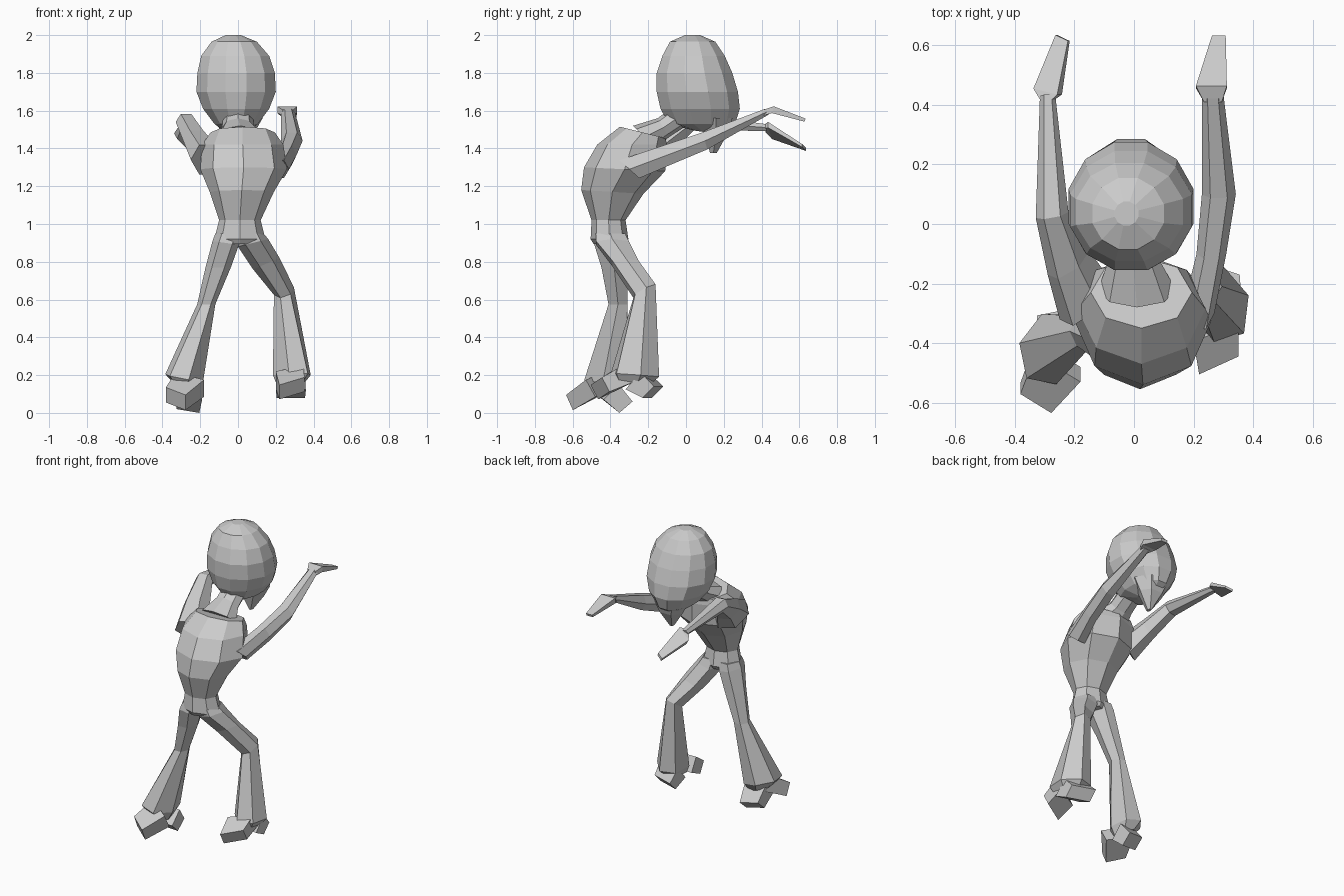
import bpy, bmesh
from math import sin, cos, pi
from mathutils import Vector


def loft(name, sections, n=6, phase=0.0):
    """Skin n-sided rings; each section is (centre, half-axis u, half-axis v)."""
    bm = bmesh.new()
    rings = []
    k = 1 / cos(pi / n) if phase else 1.0   # flats touch the half-axes when rotated
    for c, u, v in sections:
        c, u, v = Vector(c), Vector(u), Vector(v)
        rings.append([bm.verts.new(c + u * k * cos(2 * pi * i / n + phase)
                                   + v * k * sin(2 * pi * i / n + phase)) for i in range(n)])
    for a, b in zip(rings, rings[1:]):
        for i in range(n):
            j = (i + 1) % n
            bm.faces.new((a[i], a[j], b[j], b[i]))
    bm.faces.new(rings[0])
    bm.faces.new(rings[-1])
    bmesh.ops.recalc_face_normals(bm, faces=bm.faces)
    me = bpy.data.meshes.new(name)
    bm.to_mesh(me)
    bm.free()
    ob = bpy.data.objects.new(name, me)
    bpy.context.collection.objects.link(ob)
    return ob


def flat(x, y, z, rx, ry, tilt=0.0):
    """Horizontal ring, optionally raised towards +y."""
    return ((x, y, z), (rx, 0, 0), (0, ry, tilt))


# Torso, hunched forward
loft("torso", [
    flat(.01, -.405, .895, .10, .085),
    flat(.01, -.405, .92, .135, .10),
    flat(.01, -.41, 1.02, .11, .09),
    flat(.02, -.39, 1.17, .17, .165, -.01),
    flat(.03, -.325, 1.29, .23, .215, -.01),
    flat(.025, -.285, 1.42, .215, .185, 0),
    flat(.025, -.23, 1.485, .17, .12, -.03)], n=8)

# Neck leaning towards the face
loft("neck", [
    ((.01, -.22, 1.46), (.13, 0, 0), (0, .06, -.06)),
    ((.0, -.12, 1.51), (.085, 0, 0), (0, .03, -.05)),
    ((.0, .04, 1.62), (.075, 0, 0), (0, .04, -.05))], n=8)

# Head
loft("head", [
    flat(-.01, .11, 1.485, .05, .07, -.01),
    flat(-.01, .085, 1.53, .115, .175),
    flat(-.01, .075, 1.61, .175, .21),
    flat(-.01, .06, 1.70, .21, .215),
    flat(-.01, .045, 1.80, .205, .20),
    flat(-.015, .04, 1.89, .18, .165),
    flat(-.02, .035, 1.965, .12, .12),
    flat(-.025, .035, 2.0, .04, .04)], n=12, phase=pi / 12)

# Pointed chin
loft("chin", [
    flat(0, .16, 1.56, .13, .10),
    flat(0, .16, 1.48, .085, .07),
    flat(0, .145, 1.375, .012, .02)], n=6)

# Arms reaching forward, sections run from shoulder to wrist
loft("right_arm", [
    ((.215, -.30, 1.29), (.055, 0, 0), (0, -.06, .055)),
    ((.26, -.10, 1.365), (.05, 0, 0), (0, -.02, .06)),
    ((.285, .10, 1.44), (.057, 0, 0), (0, -.015, .052)),
    ((.265, .43, 1.595), (.036, 0, 0), (0, -.01, .018))])
loft("left_arm", [
    ((-.16, -.26, 1.34), (.09, .06, 0), (0, -.06, .09)),
    ((-.22, -.13, 1.44), (.07, .04, 0), (0, -.04, .065)),
    ((-.275, .03, 1.54), (.055, .01, 0), (0, -.01, .05)),
    ((-.29, .43, 1.51), (.026, 0, 0), (0, .005, .02))])

# Flat mitten hands
loft("right_hand", [
    ((.265, .41, 1.59), (.03, 0, 0), (0, 0, .015)),
    ((.26, .46, 1.605), (.052, 0, 0), (0, .004, .018)),
    ((.285, .63, 1.55), (.023, 0, 0), (0, .003, .008))], n=4, phase=pi / 4)
loft("left_hand", [
    ((-.29, .42, 1.51), (.022, 0, .01), (-.005, 0, .012)),
    ((-.29, .445, 1.495), (.04, -.01, .03), (-.008, 0, .015)),
    ((-.24, .625, 1.405), (.021, -.01, .01), (-.003, 0, .008))], n=4, phase=pi / 4)

# Legs with flared trouser hems
loft("right_leg", [
    ((.065, -.40, .95), (.07, 0, 0), (0, .09, 0)),
    ((.08, -.39, .90), (.08, 0, .02), (0, .10, 0)),
    ((.15, -.32, .79), (.07, 0, .03), (0, .08, 0)),
    ((.243, -.22, .645), (.053, .01, .02), (-.01, .062, .03)),
    ((.285, -.27, .20), (.10, .03, 0), (-.04, .13, -.01)),
    ((.275, -.28, .15), (.07, .02, 0), (-.03, .09, 0))])
loft("left_leg", [
    ((-.05, -.40, .95), (.07, 0, 0), (0, .09, 0)),
    ((-.065, -.40, .90), (.07, 0, -.01), (0, .10, 0)),
    ((-.105, -.38, .77), (.067, 0, 0), (0, .078, 0)),
    ((-.168, -.36, .575), (.048, 0, 0), (0, .058, 0)),
    ((-.285, -.42, .185), (.10, -.02, -.02), (.03, .125, 0)),
    ((-.275, -.42, .13), (.06, -.02, -.02), (.02, .08, 0))])

# Boots: a block at each end of the sole
blocks = {
    "right_boot_front": (((.275, -.34, .19), (.075, .03, .015), (0, -.025, .045)),
                         ((.285, -.455, .13), (.066, .03, .02), (0, -.02, .038))),
    "right_boot_back": (((.28, -.26, .17), (.08, -.02, 0), (0, .04, .045)),
                        ((.28, -.175, .11), (.075, -.025, 0), (0, .03, .03))),
    "left_boot_front": (((-.255, -.46, .15), (.075, -.045, -.02), (0, -.025, .045)),
                        ((-.33, -.585, .075), (.052, -.032, -.02), (0, -.018, .04))),
    "left_boot_back": (((-.26, -.41, .12), (.07, .015, -.01), (0, .04, .04)),
                       ((-.265, -.33, .04), (.06, .012, -.01), (0, .035, .03))),
}
for name, secs in blocks.items():
    loft(name, secs, n=4, phase=pi / 4)
